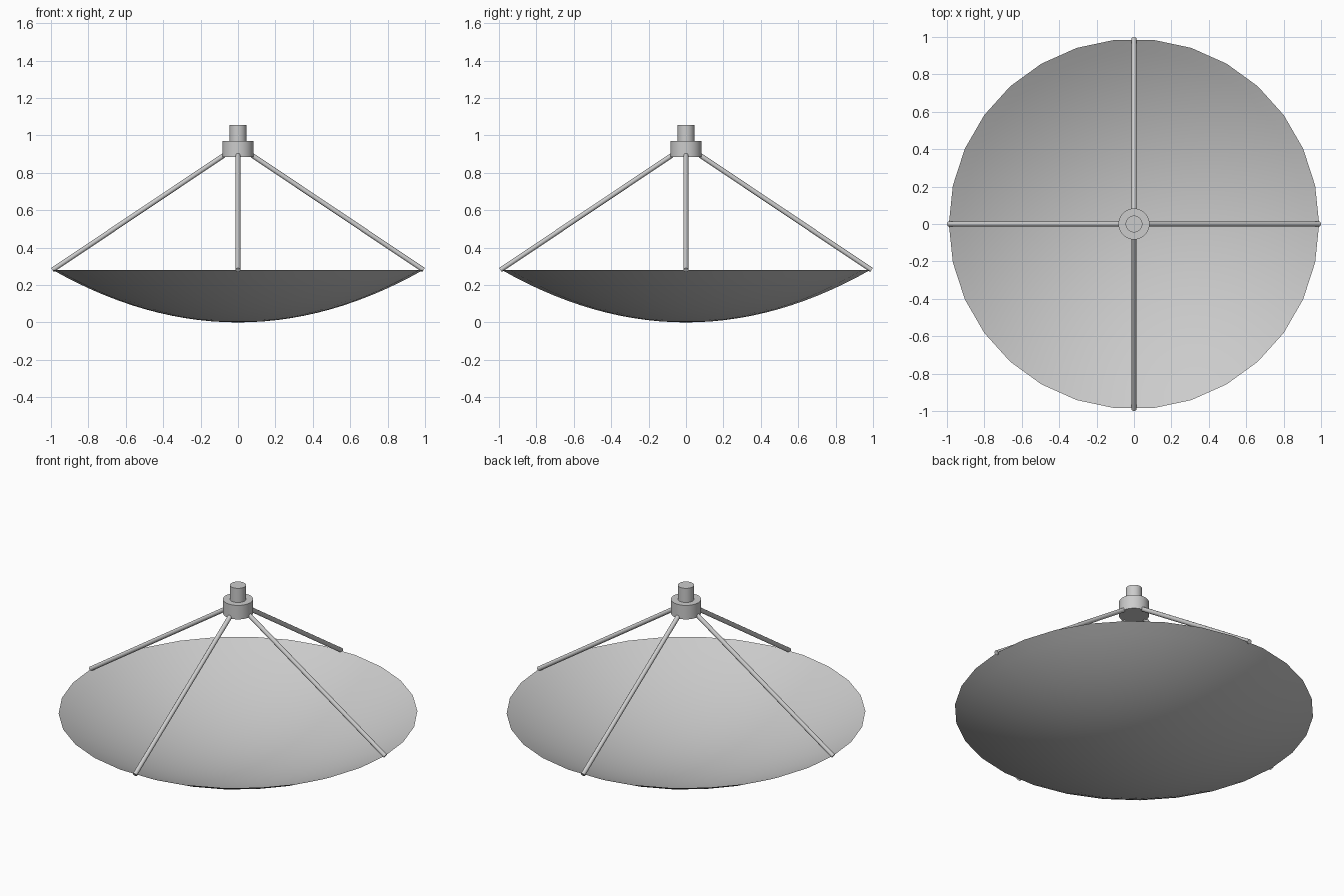
import bpy, bmesh, math
from mathutils import Vector, Matrix

cube = bpy.data.objects.get("Cube")
if cube:
    bpy.data.objects.remove(cube, do_unlink=True)

RIM, DEPTH = 0.99, 0.28

grey = bpy.data.materials.new("light grey metal")
grey.use_nodes = True
colour = (0.6, 0.6, 0.6, 1)
grey.diffuse_color = colour
grey.node_tree.nodes["Principled BSDF"].inputs["Base Color"].default_value = colour


def finish(name, bm):
    """Turn a bmesh into a named, smooth-shaded object."""
    mesh = bpy.data.meshes.new(name)
    bm.to_mesh(mesh)
    bm.free()
    mesh.materials.append(grey)
    ob = bpy.data.objects.new(name, mesh)
    bpy.context.collection.objects.link(ob)
    bpy.ops.object.select_all(action='DESELECT')
    ob.select_set(True)
    bpy.context.view_layer.objects.active = ob
    bpy.ops.object.shade_smooth_by_angle(angle=math.radians(50))
    return ob


def rod(name, start, end, radius, sides):
    """Closed cylinder between two points."""
    start, end = Vector(start), Vector(end)
    axis = end - start
    turn = axis.to_track_quat('Z', 'Y').to_matrix().to_4x4()
    bm = bmesh.new()
    bmesh.ops.create_cone(bm, cap_ends=True, segments=sides, radius1=radius,
                          radius2=radius, depth=axis.length,
                          matrix=Matrix.Translation((start + end) / 2) @ turn)
    return finish(name, bm)


# Dish: a parabola spun into a thin open bowl
bm = bmesh.new()
rings, sides = 14, 30
profile = []
for i in range(rings + 1):
    r = RIM * i / rings
    profile.append(bm.verts.new((r, 0, DEPTH * (r / RIM) ** 2)))
edges = [bm.edges.new(pair) for pair in zip(profile, profile[1:])]
bmesh.ops.spin(bm, geom=profile + edges, cent=(0, 0, 0), axis=(0, 0, 1),
               angle=math.tau, steps=sides)
bmesh.ops.remove_doubles(bm, verts=bm.verts, dist=0.0005)
bm.normal_update()
down = [f for f in bm.faces if f.normal.z < 0]
bmesh.ops.reverse_faces(bm, faces=down)
finish("dish", bm)

# Receiver: wide housing with a narrow cap on top
rod("receiver_housing", (0, 0, 0.885), (0, 0, 0.97), 0.083, 32)
rod("receiver_cap", (0, 0, 0.97), (0, 0, 1.056), 0.045, 32)

# Four struts from the rim to the receiver
for side, angle in (("left", 0), ("back", 90), ("right", 180), ("front", 270)):
    a = math.radians(angle)
    d = Vector((math.cos(a), math.sin(a), 0))
    rod(side + "_strut", d * 0.992 + Vector((0, 0, 0.28)),
        d * 0.076 + Vector((0, 0, 0.893)), 0.013, 12)
